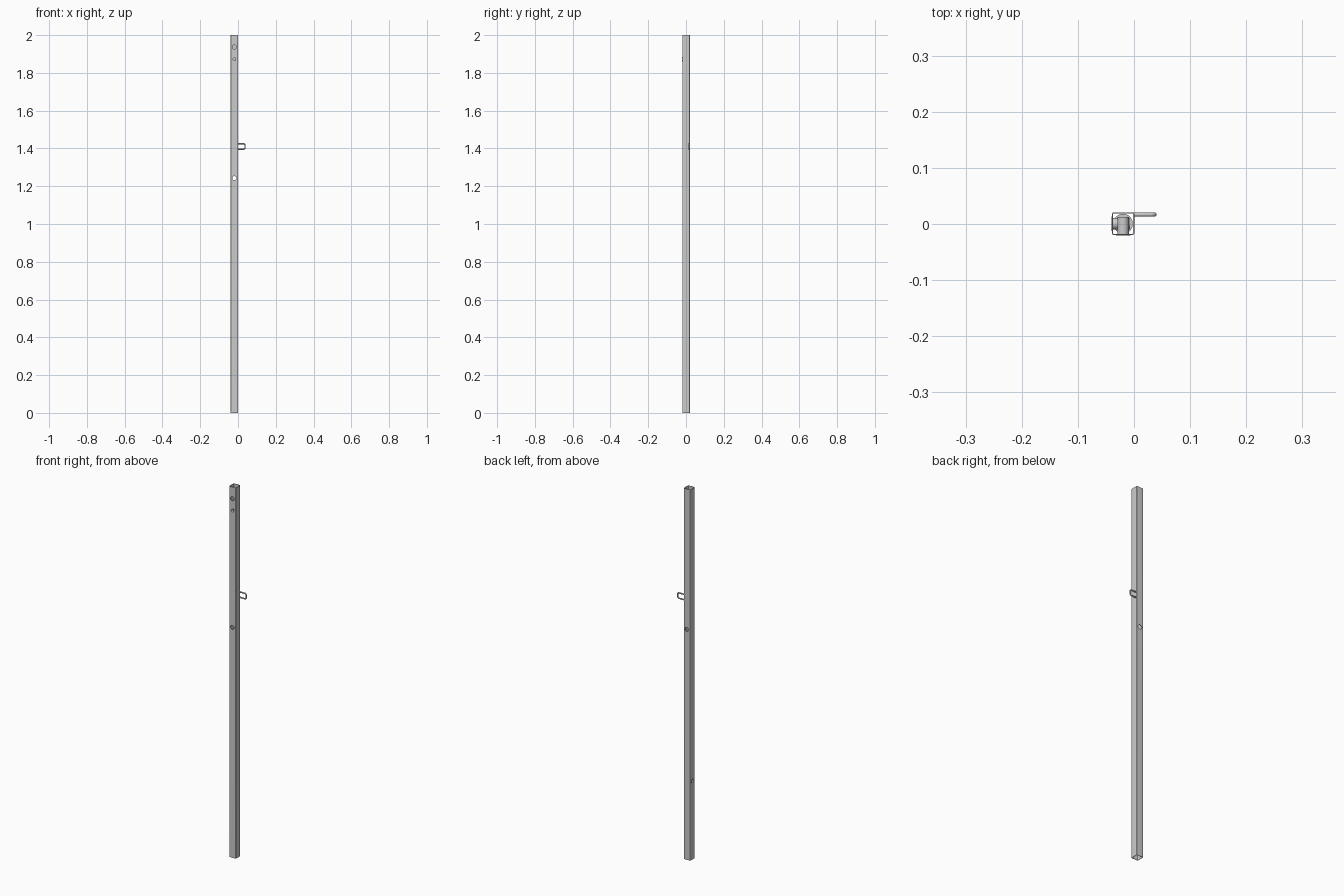
import bpy, bmesh, math
from mathutils import Matrix, Vector

if "Cube" in bpy.data.objects:
    bpy.data.objects.remove(bpy.data.objects["Cube"])

CX, CY, HALF, WALL = -0.0195, 0.0005, 0.02, 0.002
FRONT = Matrix.Rotation(math.radians(-90), 4, 'X')   # local z -> +y
LEFT = Matrix.Rotation(math.radians(90), 4, 'Y')     # local z -> +x


def new_object(name, bm):
    bmesh.ops.recalc_face_normals(bm, faces=bm.faces)
    mesh = bpy.data.meshes.new(name)
    bm.to_mesh(mesh)
    bm.free()
    ob = bpy.data.objects.new(name, mesh)
    bpy.context.collection.objects.link(ob)
    return ob


def smooth(ob):
    bpy.ops.object.select_all(action='DESELECT')
    ob.select_set(True)
    bpy.context.view_layer.objects.active = ob
    bpy.ops.object.shade_smooth_by_angle(angle=math.radians(35))


def rounded_square(half, r, n=5):
    pts = []
    for q in range(4):
        a0 = q * math.pi / 2
        sx, sy = [(1, 1), (-1, 1), (-1, -1), (1, -1)][q]
        for i in range(n + 1):
            a = a0 + i / n * math.pi / 2
            pts.append((sx * (half - r) + r * math.cos(a),
                        sy * (half - r) + r * math.sin(a)))
    return pts


def bridge(bm, rings):
    # rings are joined in a closed cycle to make a hollow solid
    for a, b in zip(rings, rings[1:] + rings[:1]):
        for i in range(len(a)):
            j = (i + 1) % len(a)
            bm.faces.new((a[i], a[j], b[j], b[i]))


def cutter(loc, length, radius, rot):
    bm = bmesh.new()
    bmesh.ops.create_cone(bm, cap_ends=True, segments=32, radius1=radius, radius2=radius,
                          depth=length, matrix=Matrix.Translation(loc) @ rot)
    ob = new_object("hole_cutter", bm)
    ob.hide_render = True
    ob.hide_set(True)
    return ob


def lathe(name, profile, loc, rot, n=32):
    bm = bmesh.new()
    m = Matrix.Translation(loc) @ rot
    rings = [[bm.verts.new(m @ Vector((r * math.cos(2 * math.pi * i / n),
                                       r * math.sin(2 * math.pi * i / n), z)))
              for i in range(n)] for r, z in profile]
    bridge(bm, rings)
    ob = new_object(name, bm)
    smooth(ob)
    return ob


# hollow square post
bm = bmesh.new()
outer, inner = rounded_square(HALF, 0.003), rounded_square(HALF - WALL, 0.0015)
bridge(bm, [[bm.verts.new((CX + x, CY + y, z)) for x, y in p]
            for p, z in ((outer, 0), (outer, 2), (inner, 2), (inner, 0))])
post = new_object("post", bm)

# drilled holes: two in the front near the top, one right through, one in the left side
front_y, left_x = CY - HALF, CX - HALF
cuts = [cutter((CX, front_y, 1.937), 0.02, 0.011, FRONT),
        cutter((CX, front_y, 1.872), 0.02, 0.0103, FRONT),
        cutter((CX, CY, 1.243), 0.1, 0.011, FRONT),
        cutter((left_x, CY, 0.422), 0.02, 0.0103, LEFT)]
for c in cuts:
    mod = post.modifiers.new("hole", 'BOOLEAN')
    mod.operation, mod.solver, mod.object = 'DIFFERENCE', 'EXACT', c
bpy.context.view_layer.objects.active = post
post.select_set(True)
for mod in list(post.modifiers):
    bpy.ops.object.modifier_apply(modifier=mod.name)
for c in cuts:
    bpy.data.objects.remove(c)
smooth(post)

# threaded inserts with a thin flange
insert = [(0.0075, -0.001), (0.013, -0.001), (0.013, 0), (0.0102, 0),
          (0.0102, 0.032), (0.0075, 0.032)]
lathe("front_insert", insert, (CX, front_y, 1.872), FRONT)
lathe("side_insert", insert, (left_x, CY, 0.422), LEFT)

# round disc inside the post
bm = bmesh.new()
bmesh.ops.create_cone(bm, cap_ends=True, segments=32, radius1=0.0175, radius2=0.0175,
                      depth=0.004, matrix=Matrix.Translation((CX, CY, 0.36)))
smooth(new_object("inner_disc", bm))

# bent rod loop on the right side
R, ZC, H, X1, BEND = 0.0036, 1.411, 0.0145, 0.0368, 0.007
path = [(-0.001, ZC + H)]
for k in range(2):
    s = 1 - 2 * k
    for i in range(7):
        a = math.pi / 2 - (i + 6 * k) / 6 * math.pi / 2
        path.append((X1 - BEND + BEND * math.cos(a),
                     ZC + s * (H - BEND) + BEND * math.sin(a)))
path.append((-0.001, ZC - H))
curve = bpy.data.curves.new("loop", 'CURVE')
curve.dimensions = '3D'
curve.bevel_depth, curve.bevel_resolution, curve.use_fill_caps = R, 4, True
sp = curve.splines.new('POLY')
sp.points.add(len(path) - 1)
for p, (x, z) in zip(sp.points, path):
    p.co = (x, CY + HALF - R, z, 1)
loop = bpy.data.objects.new("lock_loop", curve)
bpy.context.collection.objects.link(loop)
